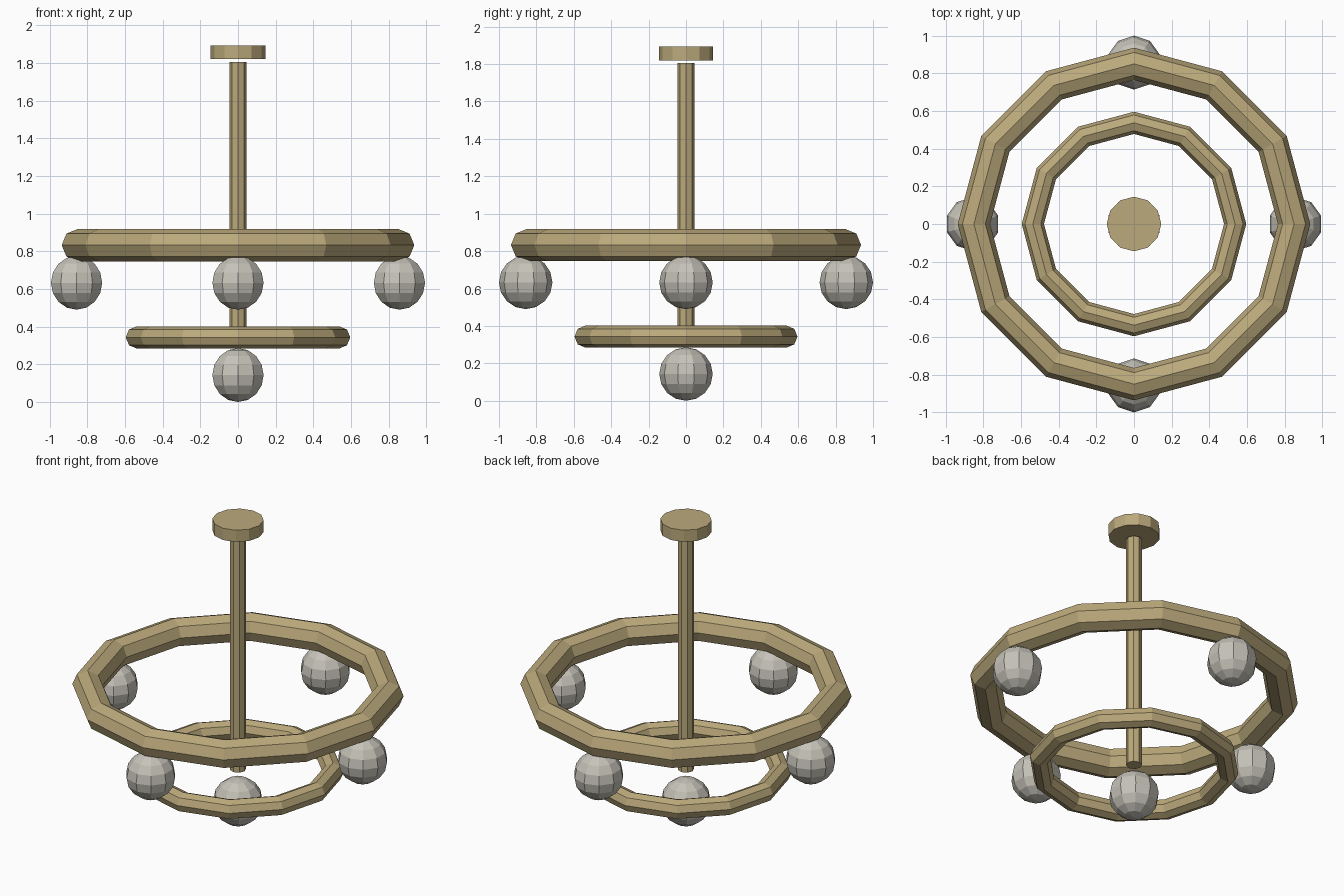
import bpy, bmesh
from math import sin, cos, pi
from mathutils import Matrix

if "Cube" in bpy.data.objects:
    bpy.data.objects.remove(bpy.data.objects["Cube"])


def material(name, color):
    m = bpy.data.materials.new(name)
    m.diffuse_color = (*color, 1)
    m.use_nodes = True
    m.node_tree.nodes["Principled BSDF"].inputs["Base Color"].default_value = m.diffuse_color
    return m


BRASS = material("brass", (0.50, 0.40, 0.20))
GLASS = material("lamp_glass", (0.56, 0.54, 0.48))


def finish(name, bm, mat):
    bmesh.ops.recalc_face_normals(bm, faces=bm.faces)
    mesh = bpy.data.meshes.new(name)
    bm.to_mesh(mesh)
    bm.free()
    mesh.materials.append(mat)
    bpy.context.collection.objects.link(bpy.data.objects.new(name, mesh))


def cylinder(name, radius, z0, z1, sides):
    bm = bmesh.new()
    bmesh.ops.create_cone(bm, cap_ends=True, segments=sides, radius1=radius, radius2=radius,
                          depth=z1 - z0, matrix=Matrix.Translation((0, 0, (z0 + z1) / 2)))
    finish(name, bm, BRASS)


def ring(name, major, minor, z, sides=12, tube=8):
    bm = bmesh.new()
    loops = []
    for i in range(sides):
        a = 2 * pi * i / sides
        loop = []
        for j in range(tube):
            b = 2 * pi * j / tube
            r = major + minor * cos(b)
            loop.append(bm.verts.new((r * cos(a), r * sin(a), z + minor * sin(b))))
        loops.append(loop)
    for i in range(sides):
        p, q = loops[i], loops[(i + 1) % sides]
        for j in range(tube):
            k = (j + 1) % tube
            bm.faces.new((p[j], q[j], q[k], p[k]))
    finish(name, bm, BRASS)


def lamp(name, x, y, z):
    bm = bmesh.new()
    bmesh.ops.create_uvsphere(bm, u_segments=10, v_segments=8, radius=0.143,
                              matrix=Matrix.Translation((x, y, z)))
    finish(name, bm, GLASS)


# Ceiling plate and hanging rod
cylinder("ceiling_plate", 0.145, 1.82, 1.893, 12)
cylinder("hanging_rod", 0.045, 0.34, 1.805, 8)

# Two rings
ring("upper_ring", 0.85, 0.086, 0.833)
ring("lower_ring", 0.537, 0.059, 0.343)

# Four lamps under the upper ring, one in the middle below
for name, x, y in (("right", 1, 0), ("back", 0, 1), ("left", -1, 0), ("front", 0, -1)):
    lamp("lamp_" + name, x * 0.857, y * 0.857, 0.633)
lamp("lamp_center", 0, 0, 0.143)
